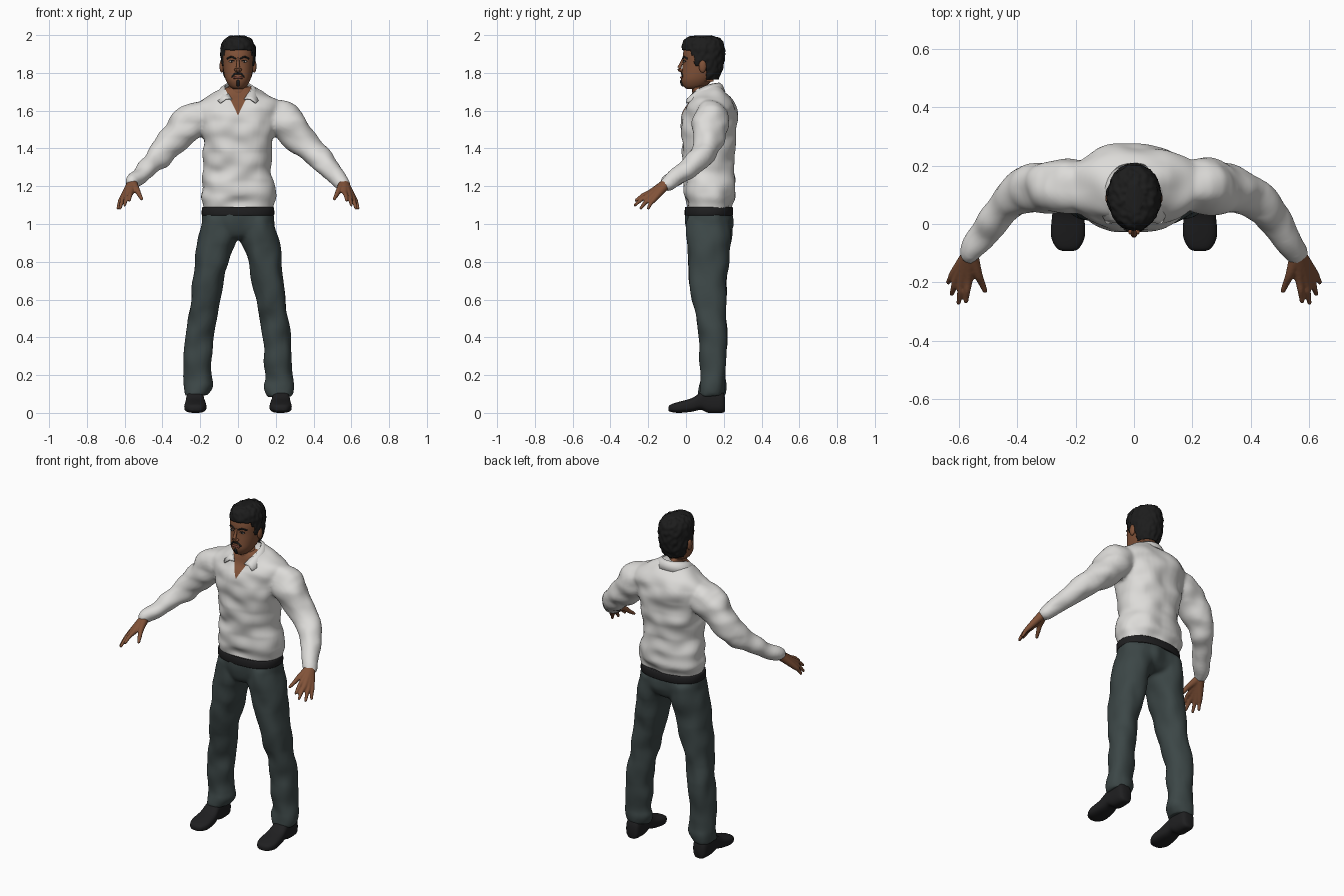
import bpy, bmesh, math
from mathutils import Vector, noise
from mathutils.bvhtree import BVHTree

if "Cube" in bpy.data.objects:
    bpy.data.objects.remove(bpy.data.objects["Cube"])


def material(name, *rgb):
    mat = bpy.data.materials.new(name)
    mat.use_nodes = True
    mat.diffuse_color = (*rgb, 1)
    mat.node_tree.nodes["Principled BSDF"].inputs["Base Color"].default_value = (*rgb, 1)
    return mat


shirt_white = material("shirt white", 0.72, 0.71, 0.69)
trouser_grey = material("trouser grey", 0.045, 0.062, 0.062)
skin_brown = material("skin brown", 0.22, 0.085, 0.04)
lip_brown = material("lip brown", 0.16, 0.05, 0.035)
hair_black = material("hair black", 0.012, 0.012, 0.012)
leather_black = material("leather black", 0.014, 0.014, 0.015)
eye_white = material("eye white", 0.45, 0.4, 0.36)


def spline(rows, steps):
    """Smooth interpolation through rows of numbers."""
    rows = [rows[0], *rows, rows[-1]]
    result = []
    for a, b, c, d in zip(rows, rows[1:], rows[2:], rows[3:]):
        for k in range(steps):
            t = k / steps
            result.append([q + t * ((r - p) + t * ((2 * p - 5 * q + 4 * r - s) + t * (3 * (q - r) + s - p))) / 2
                           for p, q, r, s in zip(a, b, c, d)])
    return result + [list(rows[-1])]


def skin_rings(bm, rings):
    """Bridge rings of points and close both ends."""
    loops = [[bm.verts.new(p) for p in ring] for ring in rings]
    n = len(loops[0])
    for low, high in zip(loops, loops[1:]):
        for i in range(n):
            j = (i + 1) % n
            bm.faces.new((low[i], low[j], high[j], high[i]))
    bm.faces.new(loops[0])
    bm.faces.new(loops[-1])


def loft(bm, rows, power=2.0, side=1, along_y=False, n=40, steps=4):
    """Rows: (z, half width, y0, y1) or (z, x0, x1, y0, y1); along_y swaps y and z."""
    rows = [r if len(r) == 5 else (r[0], -r[1], r[1], r[2], r[3]) for r in rows]
    rings = []
    for h, x0, x1, y0, y1 in spline(rows, steps):
        ring = []
        for i in range(n):
            c, s = math.cos(math.tau * i / n), math.sin(math.tau * i / n)
            u = math.copysign(abs(c) ** (2 / power), c)
            v = math.copysign(abs(s) ** (2 / power), s)
            x = side * ((x0 + x1) / 2 + u * (x1 - x0) / 2)
            y = (y0 + y1) / 2 + v * (y1 - y0) / 2
            ring.append((x, h, y) if along_y else (x, y, h))
        rings.append(ring)
    skin_rings(bm, rings)


def tube(bm, points, side=1, n=16, steps=4):
    """Round tube through (x, y, z, radius) with rounded ends."""
    path = spline(points, steps)
    spots = [Vector((side * p[0], p[1], p[2])) for p in path]
    rings = []
    for i, (spot, p) in enumerate(zip(spots, path)):
        ahead = (spots[min(i + 1, len(spots) - 1)] - spots[max(i - 1, 0)]).normalized()
        turn = ahead.to_track_quat("Z", "Y")
        scales = [(1, 0)]
        if i == 0:
            scales = [(0.3, -0.9), (0.75, -0.65), (1, 0)]
        elif i == len(spots) - 1:
            scales = [(1, 0), (0.75, 0.65), (0.3, 0.9)]
        for wide, push in scales:
            rings.append([spot + ahead * push * p[3] + turn @ Vector(
                (math.cos(math.tau * k / n), math.sin(math.tau * k / n), 0)) * p[3] * wide for k in range(n)])
    skin_rings(bm, rings)


def ball(bm, centre, size):
    made = bmesh.ops.create_uvsphere(bm, u_segments=16, v_segments=10, radius=1)["verts"]
    for v in made:
        v.co = Vector(centre) + Vector(a * b for a, b in zip(v.co, size))


def finish(name, bm, mat, voxel=0, folds=0, stretch=(1, 1, 1)):
    """Make the object, optionally fused into one skin and creased."""
    bmesh.ops.recalc_face_normals(bm, faces=bm.faces)
    mesh = bpy.data.meshes.new(name)
    bm.to_mesh(mesh)
    bm.free()
    obj = bpy.data.objects.new(name, mesh)
    bpy.context.collection.objects.link(obj)
    if voxel:
        fuse = obj.modifiers.new("fuse", "REMESH")
        fuse.mode, fuse.voxel_size = "VOXEL", voxel
        soften = obj.modifiers.new("soften", "SMOOTH")
        soften.factor, soften.iterations = 0.5, 4
        graph = bpy.context.evaluated_depsgraph_get()
        fused = bpy.data.meshes.new_from_object(obj.evaluated_get(graph))
        obj.modifiers.clear()
        obj.data = mesh = fused
        mesh.materials.clear()
    mesh.materials.append(mat)
    if folds:
        shifts = [v.normal * folds * noise.noise(Vector(a * b for a, b in zip(v.co, stretch)))
                  for v in mesh.vertices]
        for v, shift in zip(mesh.vertices, shifts):
            v.co += shift
    for p in mesh.polygons:
        p.use_smooth = True
    return obj


# Shirt: body and sleeves fused together
bm = bmesh.new()
loft(bm, [(1.07, .183, .004, .238), (1.11, .186, 0, .243), (1.15, .196, -.01, .262), (1.21, .191, -.01, .263),
          (1.3, .179, -.012, .252), (1.42, .184, -.023, .262), (1.52, .205, -.024, .268), (1.6, .235, -.008, .266),
          (1.65, .21, .012, .245), (1.69, .14, .03, .215), (1.725, .07, .05, .18)], power=2.4)
for side in (1, -1):
    tube(bm, [(.16, .13, 1.57, .09), (.25, .128, 1.54, .097), (.33, .122, 1.45, .083), (.41, .092, 1.37, .068),
              (.49, .0, 1.285, .052), (.56, -.1, 1.218, .037)], side, n=32)
shirt = finish("shirt", bm, shirt_white, voxel=.009, folds=.016, stretch=(9, 9, 13))

# Open neckline: cut a V in the chest and colour it as skin
shirt.data.materials.append(skin_brown)
bm = bmesh.new()
bm.from_mesh(shirt.data)
for side in (1, -1):
    front = [f for f in bm.faces if f.calc_center_median().y < .1
             and f.calc_center_median().z > 1.5 and abs(f.calc_center_median().x) < .15]
    edges = {e for f in front for e in f.edges}
    verts = {v for f in front for v in f.verts}
    bmesh.ops.bisect_plane(bm, geom=[*front, *edges, *verts], plane_co=(0, 0, 1.575), plane_no=(side, 0, -.48))
for f in bm.faces:
    c = f.calc_center_median()
    if c.y < .09 and abs(c.x) < (c.z - 1.575) * .48:
        f.material_index = 1
bm.to_mesh(shirt.data)
bm.free()

# Collar: folded strip from one front point round the neck to the other
bm = bmesh.new()
strip = []
for i in range(-20, 21):
    s = i / 20
    a, b = s * math.radians(152), s * math.radians(128)
    drop = abs(s) ** 3
    top = Vector((math.sin(a) * .07, .1 + math.cos(a) * .075 - drop * .02, 1.745 - .085 * drop))
    hem = Vector((math.sin(b) * .118, .1 + math.cos(b) * (.105 if abs(b) < 1.57 else .16), 1.7 - .06 * s * s))
    mid = (top + hem) / 2 + Vector((0, 0, .012))
    strip.append([bm.verts.new(p) for p in (top, mid, hem)])
for left, right in zip(strip, strip[1:]):
    for k in (0, 1):
        bm.faces.new((left[k], right[k], right[k + 1], left[k + 1]))
collar = finish("collar", bm, shirt_white)
thick = collar.modifiers.new("cloth", "SOLIDIFY")
thick.thickness, thick.offset = .008, 0

# Trousers: hips and both legs fused together
bm = bmesh.new()
loft(bm, [(1.085, .18, .004, .236), (1.0, .195, .0, .246), (.94, .17, .02, .23), (.92, .1, .05, .2)], power=2.3)
for side in (1, -1):
    loft(bm, [(1.03, .0, .185, .01, .238), (.93, .006, .21, .003, .24), (.8, .048, .227, .01, .222),
              (.6, .095, .252, .033, .21), (.5, .115, .268, .055, .212), (.4, .13, .28, .067, .216),
              (.2, .143, .293, .08, .206), (.14, .138, .292, .072, .212), (.09, .16, .286, .065, .203)],
         power=2.2, side=side)
finish("trousers", bm, trouser_grey, voxel=.009, folds=.012, stretch=(12, 12, 9))

# Belt
bm = bmesh.new()
loft(bm, [(1.045, .187, -.004, .246), (1.05, .192, -.007, .25), (1.085, .191, -.006, .249), (1.09, .185, -.002, .244)],
     power=2.35, steps=2)
finish("belt", bm, leather_black)

# Shoes and hands
for side, word in ((1, "left"), (-1, "right")):
    bm = bmesh.new()
    loft(bm, [(-.093, .21, .24, .012, .03), (-.082, .187, .265, .006, .044), (-.04, .168, .284, 0, .058),
              (.03, .171, .28, .006, .078), (.08, .18, .275, .016, .11), (.12, .18, .272, 0, .125),
              (.19, .184, .268, 0, .115), (.207, .2, .25, .008, .08)], power=2.8, side=side, along_y=True)
    finish(word + "_shoe", bm, leather_black)

    bm = bmesh.new()
    wrist = (.56, -.1, 1.216, .027)
    fingers = (((.566, -.188, 1.168), (.575, -.265, 1.125)), ((.588, -.195, 1.152), (.6, -.27, 1.1)),
               ((.605, -.186, 1.138), (.624, -.24, 1.083)), ((.616, -.17, 1.13), (.636, -.2, 1.083)))
    for knuckle, tip in fingers:
        middle = [(a + b) / 2 for a, b in zip(knuckle, tip)]
        tube(bm, [wrist, (*knuckle, .0155), (*middle[:2], middle[2] + .006, .0115), (*tip, .008)], side)
    tube(bm, [wrist, (.535, -.17, 1.18, .016), (.522, -.2, 1.155, .012), (.51, -.228, 1.133, .009)], side)
    finish(word + "_hand", bm, skin_brown, voxel=.0045)

# Head and neck
bm = bmesh.new()
tube(bm, [(0, .1, 1.6, .06), (0, .09, 1.7, .057), (0, .09, 1.8, .056)], n=32)
finish("neck", bm, skin_brown)
bm = bmesh.new()
loft(bm, [(1.714, .022, .005, .06), (1.728, .044, -.012, .1), (1.76, .064, -.025, .14), (1.8, .075, -.022, .17),
          (1.85, .081, -.017, .185), (1.9, .084, -.016, .195), (1.95, .075, .0, .185), (1.98, .045, .03, .15)], power=2.2)
face = BVHTree.FromBMesh(bm)
finish("head", bm, skin_brown)


def on_face(x, z, radius=None):
    spot = face.ray_cast(Vector((x, -1, z)), Vector((0, 1, 0)))[0]
    return (*spot, radius) if radius else tuple(spot)


# Nose and ears
bm = bmesh.new()
tube(bm, [(0, -.013, 1.878, .006), (0, -.026, 1.848, .008), (0, -.036, 1.822, .0105), (0, -.022, 1.81, .009)])
for side in (1, -1):
    ball(bm, (side * .012, -.025, 1.816), (.008, .011, .008))
finish("nose", bm, skin_brown)
bm = bmesh.new()
for side in (1, -1):
    ball(bm, (side * .086, .088, 1.835), (.012, .02, .034))
finish("ears", bm, skin_brown)

# Eyes, brows, lips, moustache and chin beard
eyes, dark, lips = bmesh.new(), bmesh.new(), bmesh.new()
for side in (1, -1):
    x, y, z = on_face(side * .034, 1.86)
    ball(eyes, (x, y, z), (.013, .004, .0055))
    ball(dark, (x, y - .002, z), (.005, .0035, .005))
    tube(dark, [on_face(side * a, b, .0045) for a, b in ((.014, 1.876), (.035, 1.885), (.056, 1.876))])
    tube(dark, [on_face(side * a, b, .0025) for a, b in ((.02, 1.862), (.034, 1.867), (.047, 1.861))])
    tube(dark, [on_face(side * a, b, .005) for a, b in ((.003, 1.797), (.018, 1.794), (.031, 1.781))])
tube(dark, [on_face(0, z, .009) for z in (1.754, 1.745, 1.735)])
tube(lips, [on_face(x, z, .006) for x, z in ((-.021, 1.774), (0, 1.776), (.021, 1.774))])
finish("eyes", eyes, eye_white)
finish("brows_and_beard", dark, hair_black)
finish("lips", lips, lip_brown)

# Hair: rough cap trimmed along the hairline
bm = bmesh.new()
loft(bm, [(1.758, .055, .06, .165), (1.8, .079, .02, .188), (1.86, .09, -.01, .203), (1.92, .092, -.021, .206),
          (1.96, .083, -.018, .198), (1.985, .062, .0, .175), (1.997, .03, .04, .135)], n=80, steps=8)


def hairline(y):
    for limit, height in ((.028, 1.922), (.045, 1.89), (.07, 1.835), (.108, 1.86)):
        if y < limit:
            return height
    return 1.765


bmesh.ops.delete(bm, geom=[f for f in bm.faces if f.calc_center_median().z < hairline(f.calc_center_median().y)],
                 context="FACES")
hair = finish("hair", bm, hair_black, folds=.007, stretch=(55, 55, 35))
shell = hair.modifiers.new("thickness", "SOLIDIFY")
shell.thickness = .01
